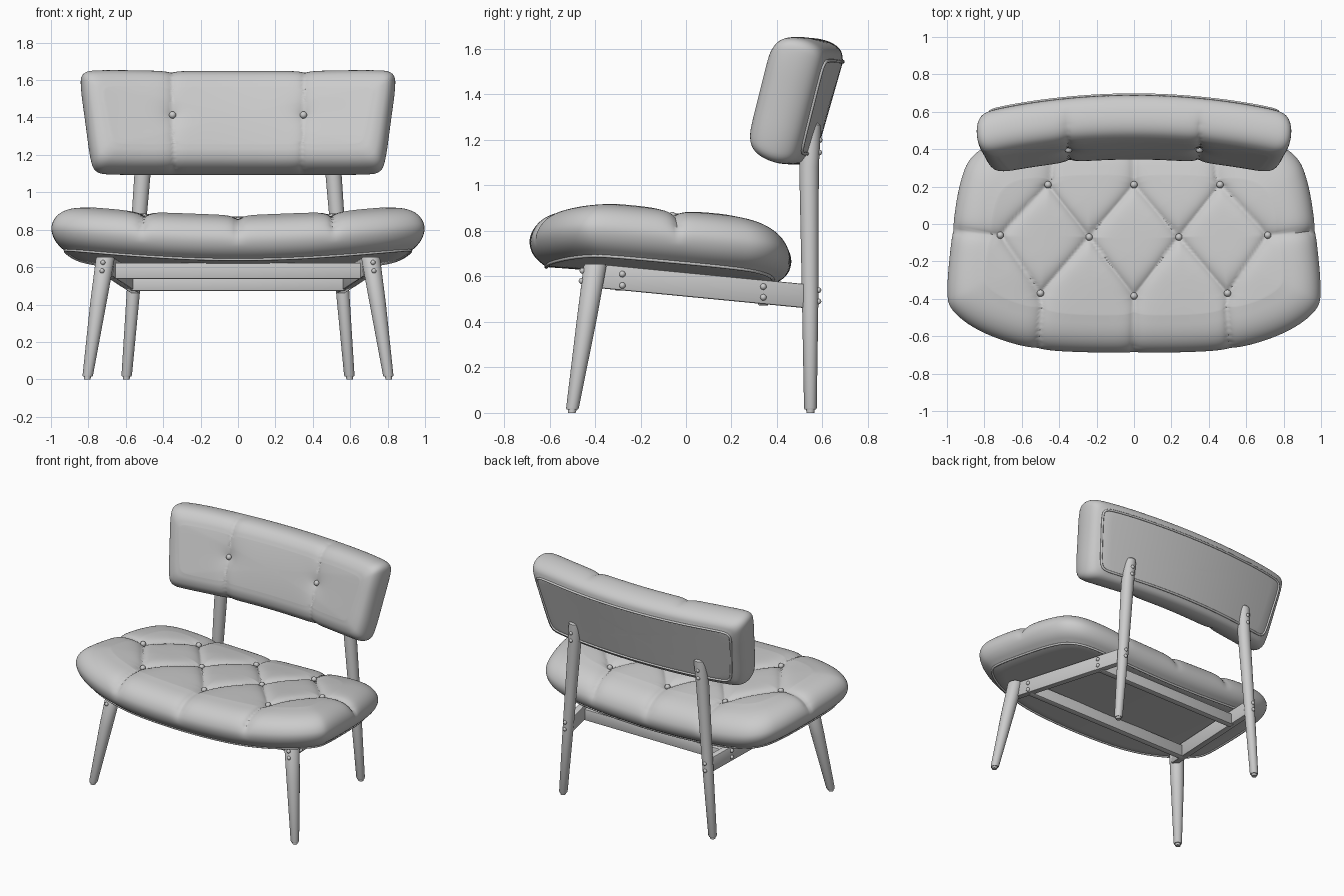
import bpy, bmesh, math
from mathutils import Vector, Matrix

if "Cube" in bpy.data.objects:
    bpy.data.objects.remove(bpy.data.objects["Cube"])


def finish(name, bm, angle=40):
    bmesh.ops.recalc_face_normals(bm, faces=bm.faces)
    me = bpy.data.meshes.new(name)
    bm.to_mesh(me)
    bm.free()
    ob = bpy.data.objects.new(name, me)
    bpy.context.collection.objects.link(ob)
    bpy.ops.object.select_all(action='DESELECT')
    ob.select_set(True)
    bpy.context.view_layer.objects.active = ob
    bpy.ops.object.shade_smooth_by_angle(angle=math.radians(angle))
    return ob


def chaikin(pts, closed, n=3):
    pts = [Vector(p) for p in pts]
    for _ in range(n):
        out = [] if closed else [pts[0]]
        for i in range(len(pts) if closed else len(pts) - 1):
            a, b = pts[i], pts[(i + 1) % len(pts)]
            out += [a.lerp(b, .25), a.lerp(b, .75)]
        pts = out if closed else out + [pts[-1]]
    return pts


def resample(pts, n):
    pts = pts + [pts[0]]
    lens = [0]
    for a, b in zip(pts, pts[1:]):
        lens.append(lens[-1] + (b - a).length)
    out, k = [], 0
    for i in range(n):
        s = lens[-1] * i / n
        while lens[k + 1] < s:
            k += 1
        out.append(pts[k].lerp(pts[k + 1], (s - lens[k]) / max(lens[k + 1] - lens[k], 1e-9)))
    return out


def seg_dist(p, a, b):
    ab = b - a
    t = max(0, min(1, (p - a).dot(ab) / ab.length_squared))
    return (p - a - ab * t).length


def cushion(name, half, profile, crown, warp, creases, buttons, depth):
    """Upholstered pad: rings of the outline follow a (inset, height) profile."""
    n = 320
    outline = resample(chaikin(half + [(-x, y) for x, y in reversed(half)], True, 4), n)
    ys = [p.y for p in outline]
    c = Vector((0, (max(ys) + min(ys)) / 2))
    ax, ay = max(p.x for p in outline), (max(ys) - min(ys)) / 2
    segs = [(Vector(a), Vector(b)) for a, b in creases]
    dots = [Vector(b) for b in buttons]
    top = profile[-1][1]

    def place(p, t, d):
        q = p - c
        return c + Vector((q.x * (1 - d / ax), q.y * (1 - d / ay))) * t

    def point(p, t, d, h):
        q = place(p, t, d)
        wgt = max(0, min(1, (h - .07) / (top * .4)))
        cut = 0
        if wgt:
            cut = depth * math.exp(-min(seg_dist(q, a, b) for a, b in segs) / .028)
            cut += .022 * math.exp(-min((q - b).length for b in dots) / .06)
            cut *= wgt
            q = place(p, t, d + .7 * cut * (1 - min(1, (1 - t) * 8)))
        return warp(q.x, q.y, h - cut * h / crown)

    prof = chaikin(profile, False)
    d0, h0 = prof[0]
    d1, h1 = prof[-1]
    rings = [(i / 10, d0, h0) for i in range(1, 10)] + [(1, d, h) for d, h in prof]
    for i in range(1, 56):
        t = 1 - i / 56
        rings.append((t, d1, crown - (crown - h1) * t * t))
    bm = bmesh.new()
    loops = [[bm.verts.new(point(p, *r)) for p in outline] for r in rings]
    for A, B in zip(loops, loops[1:]):
        for i in range(n):
            j = (i + 1) % n
            bm.faces.new((A[i], A[j], B[j], B[i]))
    for L, h in ((loops[0], h0), (loops[-1], crown)):
        m = bm.verts.new(point(c, 1, 0, h))
        for i in range(n):
            bm.faces.new((L[i], L[(i + 1) % n], m))
    finish(name, bm, 60)

    # piping around the panel edge
    cu = bpy.data.curves.new(name + "_piping", 'CURVE')
    cu.dimensions = '3D'
    cu.bevel_depth, cu.bevel_resolution = .008, 2
    sp = cu.splines.new('POLY')
    sp.points.add(n // 2 - 1)
    for i, pt in enumerate(sp.points):
        pt.co = (*warp(*place(outline[2 * i], 1, d0), h0), 1)
    sp.use_cyclic_u = True
    ob = bpy.data.objects.new(name + "_piping", cu)
    bpy.context.collection.objects.link(ob)
    bpy.ops.object.select_all(action='DESELECT')
    ob.select_set(True)
    bpy.context.view_layer.objects.active = ob
    bpy.ops.object.convert(target='MESH')

    studs(name + "_buttons", [warp(x, y, crown - depth - .012) for x, y in buttons], .019)


def studs(name, points, r):
    bm = bmesh.new()
    for p in points:
        bmesh.ops.create_uvsphere(bm, u_segments=14, v_segments=8, radius=r,
                                  matrix=Matrix.Translation(p))
    finish(name, bm, 60)


def leg(name, rings, side):
    bm = bmesh.new()
    loops = [[bm.verts.new((side * x + r * math.cos(a), y + r * math.sin(a), z))
              for a in (math.tau * i / 28 for i in range(28))] for x, y, z, r in rings]
    for A, B in zip(loops, loops[1:]):
        for i in range(28):
            j = (i + 1) % 28
            bm.faces.new((A[i], A[j], B[j], B[i]))
    bm.faces.new(loops[0])
    bm.faces.new(loops[-1])
    finish(name, bm)


def beam(name, a, b, width, height):
    a, b = Vector(a), Vector(b)
    d = (b - a).normalized()
    s = d.cross(Vector((0, 0, 1))).normalized()
    u = s.cross(d)
    M = Matrix((d * (b - a).length, s * width, u * height)).transposed().to_4x4()
    bm = bmesh.new()
    bmesh.ops.create_cube(bm, size=1, matrix=Matrix.Translation((a + b) / 2) @ M)
    bmesh.ops.bevel(bm, geom=bm.edges[:], offset=.006, segments=2, affect='EDGES', profile=.5)
    finish(name, bm)


def both(pairs):
    return pairs + [tuple((-x, y) for x, y in s) for s in pairs]


# tufted seat, tilted back and dished across its width
cushion("seat",
        [(.25, -.69), (.55, -.672), (.82, -.585), (.985, -.465), (1.005, -.36), (.975, -.05),
         (.94, .2), (.88, .37), (.72, .45), (.3, .465)],
        [(.075, 0), (.02, .04), (-.003, .1), (.012, .155), (.05, .2), (.11, .232), (.2, .25)],
        .262,
        lambda x, y, h: Vector((x, y, .595 - .075 * y + .08 * x * x + h)),
        both([((.46, .21), (.24, -.07)), ((.46, .21), (.715, -.06)), ((0, .21), (.24, -.07)),
              ((.5, -.37), (.24, -.07)), ((.5, -.37), (.715, -.06)), ((0, -.385), (.24, -.07)),
              ((.5, -.37), (.52, -.7)), ((.715, -.06), (1.02, -.03)), ((.46, .21), (.43, .48)),
              ((0, -.385), (0, -.7)), ((0, .21), (0, .48))]),
        [(0, .21), (0, -.385)] + [(s * x, y) for s in (1, -1) for x, y in
                                  ((.46, .21), (.24, -.07), (.715, -.06), (.5, -.37))],
        .026)

# curved backrest, leaning back
ca, sa = math.cos(math.radians(16)), math.sin(math.radians(16))


def lean(x, v, h):
    w = .125 - h
    return Vector((x, .512 + v * sa + w * ca - .14 * x * x, 1.375 + v * ca - w * sa))


cushion("backrest",
        [(.3, -.28), (.68, -.28), (.765, -.27), (.79, -.2), (.815, 0), (.842, .2),
         (.838, .275), (.75, .288), (.3, .28)],
        [(.07, 0), (.02, .02), (-.003, .08), (.003, .16), (.03, .215), (.075, .242), (.12, .25)],
        .257, lean,
        both([((.345, -.3), (.35, 0)), ((.35, 0), (.36, .3))]),
        [(.35, .01), (-.35, .01)], .016)

# round tapered legs, side rails and fixings
for side, tag in ((1, "right"), (-1, "left")):
    leg("front_leg_" + tag, [(.806, -.502, 0, .017), (.804, -.5, .014, .019), (.804, -.5, .014, .025),
                             (.803, -.499, .022, .028), (.745, -.435, .42, .044),
                             (.71, -.4, .645, .05), (.709, -.399, .655, .044)], side)
    leg("rear_leg_" + tag, [(.597, .547, 0, .017), (.596, .547, .014, .019), (.596, .547, .014, .024),
                            (.595, .547, .022, .028), (.557, .546, .5, .036),
                            (.512, .541, 1.08, .043), (.5, .55, 1.24, .042),
                            (.499, .556, 1.265, .036), (.498, .56, 1.275, .022)], side)
    beam("side_rail_" + tag, (side * .69, -.40, .603), (side * .55, .54, .512), .045, .105)
    studs("rail_bolts_" + tag, [(side * .695, -.28, .61), (side * .695, -.28, .56),
                                (side * .603, .34, .555), (side * .603, .34, .508)], .014)
    studs("leg_bolts_" + tag, [(side * .722, -.455, .625), (side * .727, -.459, .58),
                               (side * .557, .582, .54), (side * .56, .582, .49),
                               (side * .505, .587, 1.2), (side * .508, .585, 1.145)], .013)

# cross bars between the rails
beam("front_cross_bar", (-.67, -.29, .58), (.67, -.29, .58), .045, .085)
beam("rear_cross_bar", (-.575, .34, .512), (.575, .34, .512), .045, .08)
